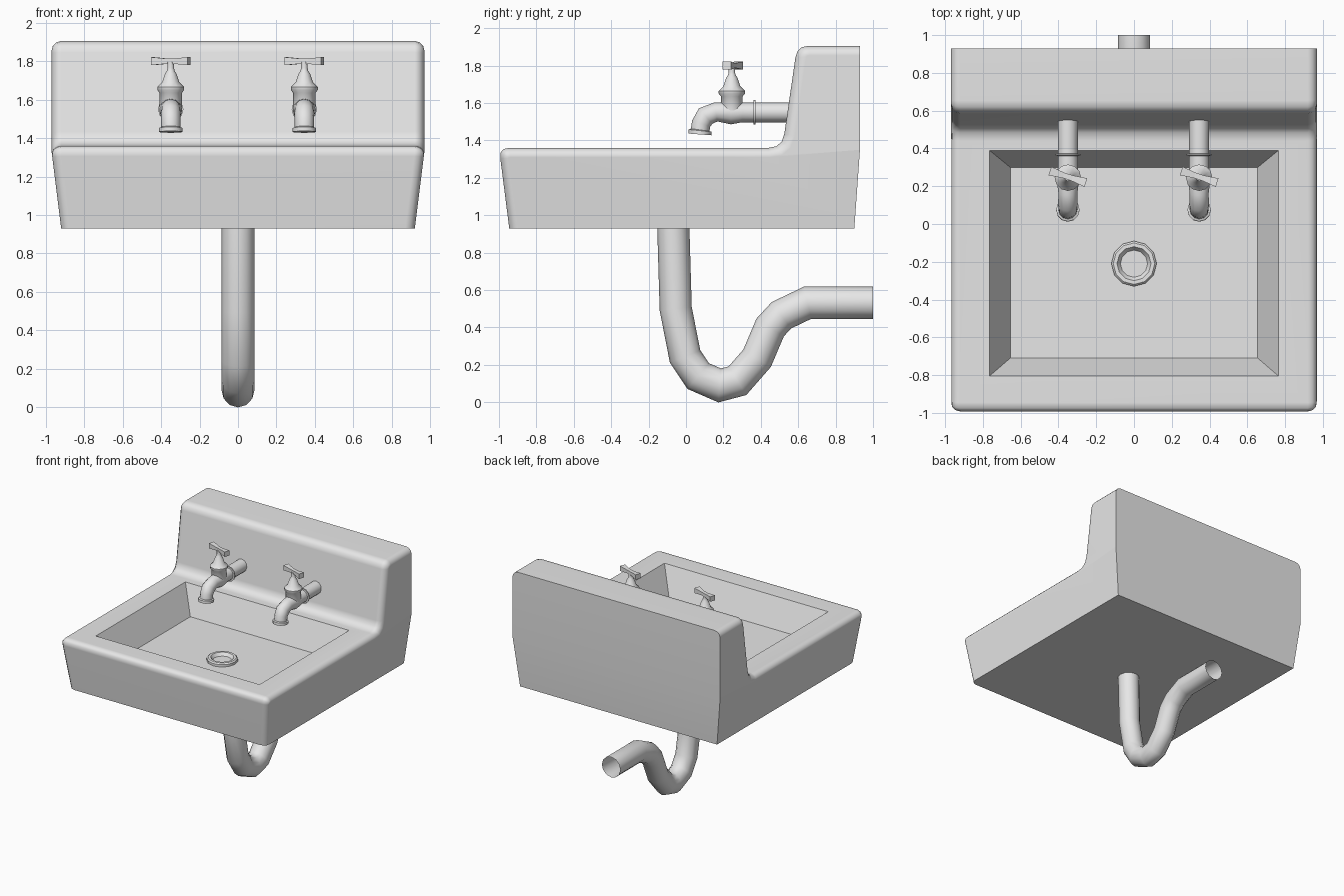
import bpy, bmesh, math
from mathutils import Vector, Matrix

cube = bpy.data.objects.get("Cube")
if cube:
    bpy.data.objects.remove(cube, do_unlink=True)

grey = bpy.data.materials.new("plain grey")
grey.use_nodes = True
grey.diffuse_color = (0.8, 0.8, 0.8, 1)
for node in grey.node_tree.nodes:
    if node.type == 'BSDF_PRINCIPLED':
        node.inputs["Base Color"].default_value = (0.8, 0.8, 0.8, 1)


def finish(name, bm, smooth=True, weighted=False):
    bmesh.ops.recalc_face_normals(bm, faces=bm.faces)
    mesh = bpy.data.meshes.new(name)
    bm.to_mesh(mesh)
    bm.free()
    mesh.materials.append(grey)
    ob = bpy.data.objects.new(name, mesh)
    bpy.context.collection.objects.link(ob)
    if smooth:
        bpy.ops.object.select_all(action='DESELECT')
        ob.select_set(True)
        bpy.context.view_layer.objects.active = ob
        bpy.ops.object.shade_smooth_by_angle(angle=math.radians(42))
    if weighted:
        mod = ob.modifiers.new("even normals", 'WEIGHTED_NORMAL')
        mod.keep_sharp = True
    return ob


def bridge(bm, a, b, closed=True):
    n = len(a)
    for i in range(n if closed else n - 1):
        j = (i + 1) % n
        bm.faces.new((a[i], a[j], b[j], b[i]))


def lathe(name, profile, x, y, sides=12):
    """Spin (radius, z) points about a vertical axis."""
    bm = bmesh.new()
    rings = []
    for r, z in profile:
        rings.append([bm.verts.new((x + r * math.cos(t), y + r * math.sin(t), z))
                      for t in (math.tau * i / sides for i in range(sides))])
    for a, b in zip(rings, rings[1:]):
        bridge(bm, a, b)
    bm.faces.new(rings[-1])
    return finish(name, bm)


def tube(name, path, x=0, sides=12, capped=False):
    """Sweep a mitred circle along (y, z, radius) points."""
    bm = bmesh.new()
    pts = [Vector((y, z)) for y, z, r in path]
    rings = []
    for i, p in enumerate(pts):
        d1 = (p - pts[i - 1]).normalized() if i else (pts[1] - p).normalized()
        d2 = (pts[i + 1] - p).normalized() if i < len(pts) - 1 else d1
        t = (d1 + d2).normalized()
        wide = path[i][2] / max(0.7, t.dot(d1))
        ring = []
        for k in range(sides):
            a = math.tau * k / sides
            s = math.sin(a) * wide
            ring.append(bm.verts.new((x + path[i][2] * math.cos(a),
                                      p.x - t.y * s, p.y + t.x * s)))
        rings.append(ring)
    for a, b in zip(rings, rings[1:]):
        bridge(bm, a, b)
    if capped:
        bm.faces.new(rings[0])
        bm.faces.new(rings[-1])
    return finish(name, bm)


# Sink body: rounded side profile, lofted across with rounded ends
BOTTOM, RIM, TOP, ROUND = 0.93, 1.36, 1.905, 0.05


def fillet(prev, corner, nxt, t):
    a = corner + (prev - corner).normalized() * t
    b = corner + (nxt - corner).normalized() * t
    return [a * (1 - u) ** 2 + corner * 2 * u * (1 - u) + b * u * u
            for u in (0, 1 / 3, 2 / 3, 1)]


def side_profile(d):
    a, b = Vector((-0.945 + d, BOTTOM)), Vector((-1 + d, RIM - d))
    c, e = Vector((0.515 + d, RIM - d)), Vector((0.594 + d, TOP - d))
    back = [Vector((0.93, TOP - d)), Vector((0.93, 1.35)), Vector((0.90, BOTTOM))]
    return ([a] + fillet(a, b, c, 0.055 - 0.9 * d) + fillet(b, c, e, 0.075 + 0.8 * d)
            + fillet(c, e, back[0], 0.06 - 0.9 * d) + back)


bm = bmesh.new()
rings = []
for side in (-1, 1):
    half = []
    for k in range(4):
        phi = math.radians(30 * k)
        ring = []
        for p in side_profile(ROUND * (1 - math.sin(phi))):
            w = 0.92 + 0.05 * min(1, (p.y - BOTTOM) / 0.40)
            ring.append(bm.verts.new((side * (w - ROUND * (1 - math.cos(phi))), p.x, p.y)))
        half.append(ring)
    # End walls: sloped below the rim, upright above it
    end = half[0]
    bm.faces.new(end[:6] + end[-2:])
    bm.faces.new(end[5:-1])
    rings += half if side < 0 else half[::-1]
for a, b in zip(rings, rings[1:]):
    bridge(bm, a, b)

# Basin: open the flat rim and add sloping walls and a floor
bm.normal_update()
deck = max((f for f in bm.faces if abs(f.normal.z) > 0.99
            and abs(f.calc_center_median().z - RIM) < 0.01), key=lambda f: f.calc_area())
outer = list(deck.verts)
bm.faces.remove(deck)


def basin_loop(half_x, front, back, z):
    return [bm.verts.new((math.copysign(half_x, v.co.x), back if v.co.y > 0 else front, z))
            for v in outer]


FLOOR = 1.13
lip = basin_loop(0.765, -0.805, 0.39, RIM)
floor = basin_loop(0.655, -0.71, 0.30, FLOOR)
bridge(bm, outer, lip)
bridge(bm, lip, floor)
bm.faces.new(floor)
for e in bm.edges:
    if len(e.link_faces) == 2 and all(f.calc_area() > 0.12 for f in e.link_faces):
        e.smooth = False
finish("sink_body", bm, weighted=True)

# Drain ring
lathe("drain_ring", [(0.12, FLOOR), (0.12, FLOOR + 0.02), (0.11, FLOOR + 0.03),
                     (0.09, FLOOR + 0.03), (0.072, FLOOR + 0.004)], 0, -0.21)

# Waste pipe with trap bend
R = 0.086
trap = [(-0.068, 0.94), (-0.055, 0.5), (-0.005, 0.245), (0.065, 0.14), (0.18, 0.09),
        (0.275, 0.115), (0.38, 0.235), (0.45, 0.40), (0.51, 0.465), (0.65, 0.532), (1.0, 0.532)]
tube("waste_pipe", [(y, z, R) for y, z in trap])

# Taps
spout = [(0.56, 1.55, 0.053), (0.372, 1.55, 0.053), (0.371, 1.55, 0.066),
         (0.362, 1.55, 0.066), (0.361, 1.55, 0.053), (0.30, 1.55, 0.053),
         (0.24, 1.546, 0.06), (0.16, 1.552, 0.05), (0.105, 1.53, 0.052),
         (0.081, 1.49, 0.05), (0.076, 1.456, 0.05), (0.0755, 1.452, 0.062),
         (0.074, 1.432, 0.062)]
stem = [(0.058, 1.56), (0.058, 1.635), (0.07, 1.65), (0.07, 1.665), (0.045, 1.69),
        (0.03, 1.735), (0.02, 1.75), (0.017, 1.765), (0.017, 1.795)]
for label, x in (("right", -0.35), ("left", 0.345)):
    tube(label + "_tap_spout", spout, x, capped=True)
    lathe(label + "_tap_stem", stem, x, 0.245)
    # Bow-tie handle, narrow in the middle
    bm = bmesh.new()
    sections = []
    for px, wy, hz in ((-0.1, 0.024, 0.021), (-0.025, 0.015, 0.014),
                       (0.025, 0.015, 0.014), (0.1, 0.024, 0.021)):
        sections.append([bm.verts.new((px, sy * wy, sz * hz))
                         for sy, sz in ((-1, -1), (1, -1), (1, 1), (-1, 1))])
    for a, b in zip(sections, sections[1:]):
        bridge(bm, a, b)
    bm.faces.new(sections[0])
    bm.faces.new(sections[-1])
    bm.transform(Matrix.Translation((x, 0.25, 1.80)) @ Matrix.Rotation(math.radians(-18), 4, 'Z'))
    finish(label + "_tap_handle", bm, smooth=False)
